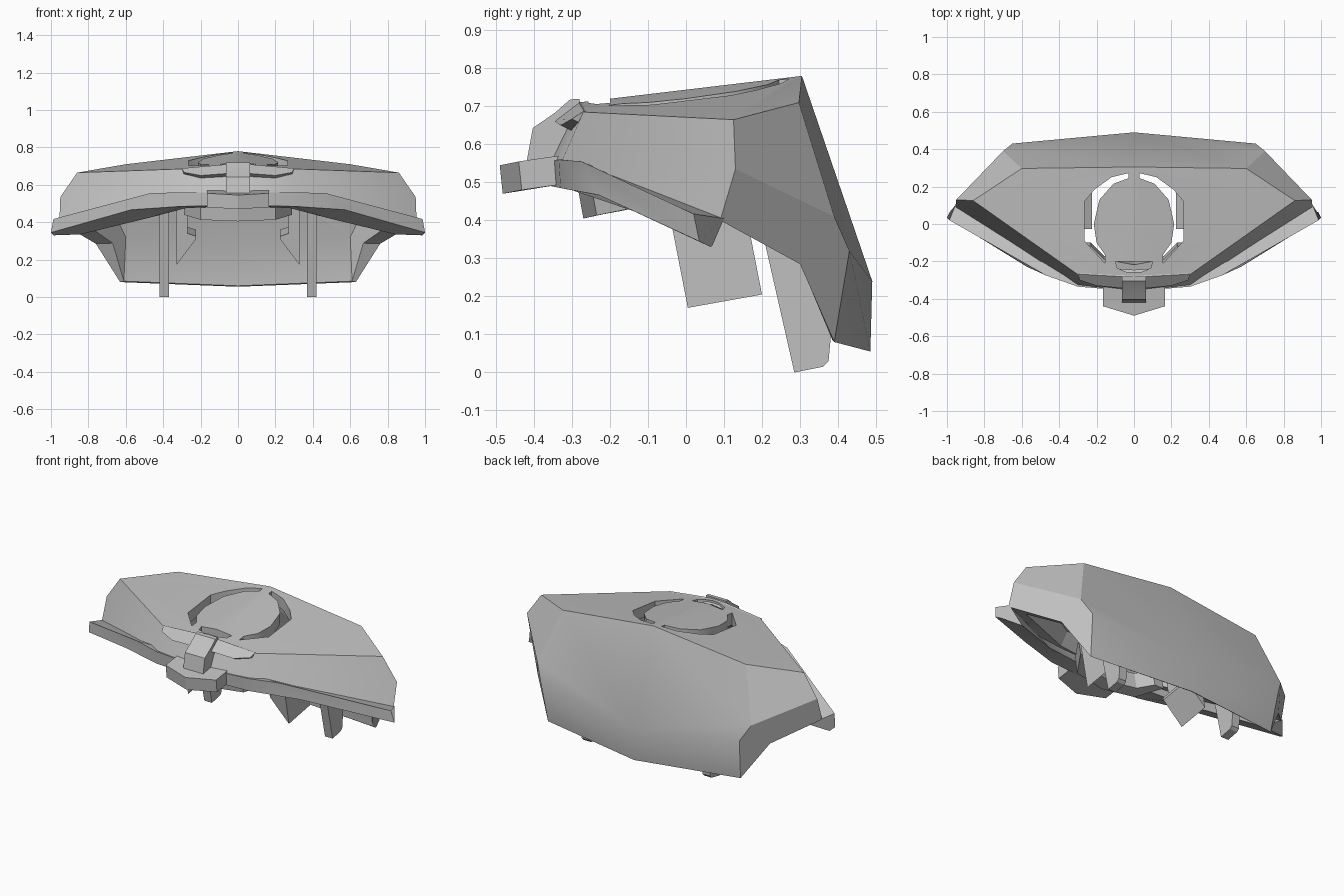
import bpy
import bmesh
import math
from mathutils import Vector

if "Cube" in bpy.data.objects:
    bpy.data.objects.remove(bpy.data.objects["Cube"], do_unlink=True)

grey = bpy.data.materials.new("plain_grey")
grey.use_nodes = True
tone = (0.53, 0.53, 0.53, 1)
grey.diffuse_color = tone
grey.node_tree.nodes["Principled BSDF"].inputs["Base Color"].default_value = tone


def add_object(name, bm, mirror=False):
    mesh = bpy.data.meshes.new(name)
    bm.to_mesh(mesh)
    bm.free()
    mesh.materials.append(grey)
    obj = bpy.data.objects.new(name, mesh)
    bpy.context.collection.objects.link(obj)
    if mirror:
        mod = obj.modifiers.new("mirror", "MIRROR")
        mod.merge_threshold = 0.001
    return obj


def finish(obj):
    """Apply the modifiers and shade with sharp creases."""
    bpy.ops.object.select_all(action="DESELECT")
    obj.select_set(True)
    bpy.context.view_layer.objects.active = obj
    bpy.ops.object.convert(target="MESH")
    bpy.ops.object.shade_smooth_by_angle(angle=math.radians(30))


def prism(name, points, direction, mirror=False):
    """Sweep one polygon along a straight direction."""
    bm = bmesh.new()
    near = [bm.verts.new(p) for p in points]
    far = [bm.verts.new(Vector(p) + Vector(direction)) for p in points]
    bm.faces.new(near)
    bm.faces.new(far[::-1])
    for i in range(len(near)):
        j = (i + 1) % len(near)
        bm.faces.new((near[j], near[i], far[i], far[j]))
    bmesh.ops.recalc_face_normals(bm, faces=bm.faces)
    return add_object(name, bm, mirror)


# Faceted hollow shell, half built and mirrored: outer corner, then inner corner
corners = {
    "top_back": ((0, .305, .78), (0, .27, .71)),
    "top_rear": ((.6, .297, .71), (.57, .26, .645)),
    "top_side": ((.86, .125, .665), (.8, .11, .6)),
    "top_front": ((.3, -.27, .685), (.3, -.2, .62)),
    "top_nose": ((0, -.285, .71), (0, -.22, .64)),
    "rim_mid": ((0, -.36, .555), (0, -.28, .55)),
    "rim_front": ((.3, -.325, .56), (.3, -.25, .55)),
    "side_upper": ((.95, .13, .535), (.87, .13, .51)),
    "side_lower": ((.955, .09, .4), (.83, .09, .4)),
    "notch": ((.76, .3, .285), (.67, .3, .288)),
    "rear_upper": ((.7, .39, .41), (.64, .36, .4)),
    "rear_mid": ((.65, .43, .32), (.6, .39, .32)),
    "rear_low": ((.63, .39, .08), (.61, .385, .085)),
    "back_mid": ((0, .49, .24), (0, .45, .24)),
    "back_low": ((0, .485, .055), (0, .475, .06)),
}
panels = [
    "top_nose top_front top_side top_back",
    "top_back top_side top_rear",
    "rim_mid rim_front top_front top_nose",
    "rim_front side_lower side_upper top_side top_front",
    "side_upper rear_upper top_rear top_side",
    "side_lower notch rear_low rear_mid rear_upper side_upper",
    "back_mid top_back top_rear rear_upper rear_mid",
    "back_low back_mid rear_mid rear_low",
]
rim = "rim_mid rim_front side_lower notch rear_low back_low".split()
bm = bmesh.new()
outer = {key: bm.verts.new(pair[0]) for key, pair in corners.items()}
inner = {key: bm.verts.new(pair[1]) for key, pair in corners.items()}
for panel in panels:
    keys = panel.split()
    bm.faces.new([outer[key] for key in keys])
    bm.faces.new([inner[key] for key in reversed(keys)])
for a, b in zip(rim, rim[1:]):
    bm.faces.new((outer[b], outer[a], inner[a], inner[b]))
shell = add_object("shell", bm, mirror=True)

# Curved slots around the round hatch, and a small slot at its front
slot = [(.03, .272), (.12, .25), (.21, .185), (.265, .12), (.265, -.09), (.155, -.21),
        (.155, -.165), (.2, -.1), (.215, 0), (.185, .13), (.11, .215), (.03, .245)]
front_slot = [(.1, -.2), (.09, -.235), (.04, -.257), (-.04, -.257),
              (-.09, -.235), (-.1, -.2)]
cutters = []
for outline in [slot, [(-x, y) for x, y in slot], front_slot]:
    cutter = prism("slot_cutter", [(x, y, .56) for x, y in outline], (0, 0, .3))
    cutter.hide_render = True
    cut = shell.modifiers.new("slot", "BOOLEAN")
    cut.operation = "DIFFERENCE"
    cut.solver = "EXACT"
    cut.object = cutter
    cutters.append(cutter)
finish(shell)
for cutter in cutters:
    bpy.data.objects.remove(cutter, do_unlink=True)

# Projecting lip along the lower front edge, lofted outward from the centre
sections = [
    [(0, -.36, .555), (0, -.355, .49), (0, -.34, .488), (0, -.27, .488), (0, -.28, .55)],
    [(.3, -.335, .56), (.3, -.33, .485), (.3, -.31, .483), (.28, -.22, .475), (.3, -.27, .555)],
    [(.47, -.275, .555), (.57, -.23, .467), (.55, -.21, .462), (.47, -.14, .425), (.5, -.2, .52)],
    [(.987, .02, .417), (1, .035, .345), (.985, .065, .33), (.84, .07, .335), (.955, .1, .405)],
]
bm = bmesh.new()
rings = [[bm.verts.new(p) for p in section] for section in sections]
for a, b in zip(rings, rings[1:]):
    for i in range(len(a)):
        j = (i + 1) % len(a)
        bm.faces.new((a[i], a[j], b[j], b[i]))
bm.faces.new(rings[-1])
bmesh.ops.recalc_face_normals(bm, faces=bm.faces)
parts = [add_object("front_lip", bm, mirror=True)]

# Thin brow overhanging the front wall
brow = [(0, -.285, .715), (.3, -.268, .688), (.29, -.3, .667), (.2, -.33, .65),
        (0, -.35, .665)]
parts.append(prism("brow", brow, (0, .04, -.02), mirror=True))

# Nose block and pointed plate at the front
nose = [(-.28, .72), (-.305, .718), (-.345, .683), (-.403, .643), (-.42, .55),
        (-.33, .55), (-.28, .66)]
parts.append(prism("nose_block", [(-.065, y, z) for y, z in nose], (.13, 0, 0)))
plate = [(0, -.49, .545), (.165, -.44, .555), (.165, -.335, .57), (0, -.335, .57)]
parts.append(prism("nose_plate", plate, (0, .008, -.075), mirror=True))

# Curved band under the front edge
band = [(0, -.27, .405), (.2, -.235, .413), (.29, -.1, .44),
        (.23, -.1, .44), (.16, -.17, .425), (0, -.2, .42)]
parts.append(prism("inner_band", band, (0, -.018, .1), mirror=True))

# Barbed fins hanging inside the shell
barb = [(.33, .64), (.33, .17), (.225, .31), (.225, .325), (.27, .34), (.27, .64)]
fin = [(x, .038 - .195 * z, z) for x, z in barb]
parts.append(prism("hanging_fin", fin, (0, .195, .035), mirror=True))

# Flat legs at the rear
leg = [(.285, 0), (.36, .015), (.375, .03), (.4, .3), (.33, .6), (.15, .6), (.21, .33)]
parts.append(prism("rear_leg", [(.37, y, z) for y, z in leg], (.05, 0, 0), mirror=True))

for part in parts:
    finish(part)
